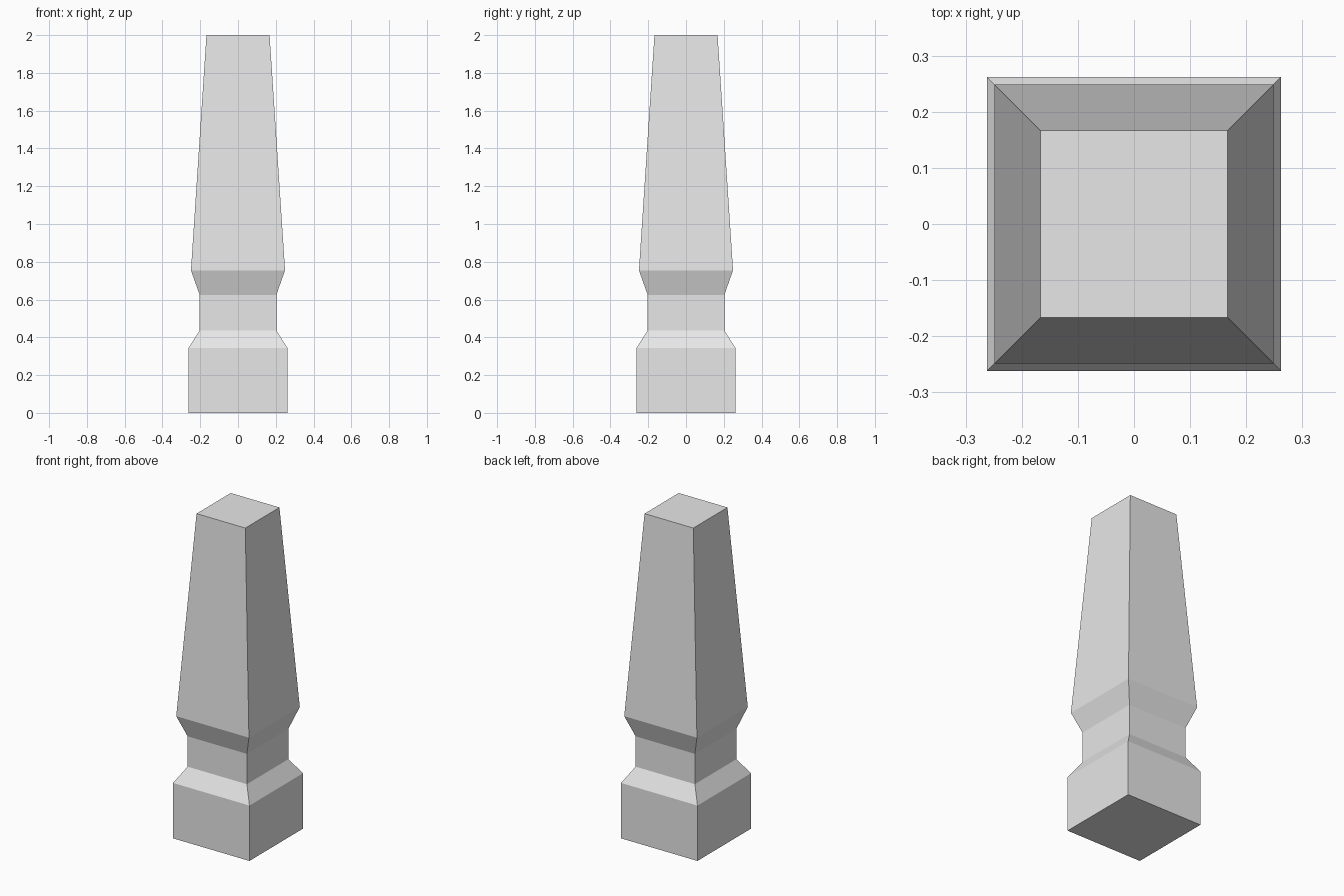
import bpy
import bmesh

if "Cube" in bpy.data.objects:
    bpy.data.objects.remove(bpy.data.objects["Cube"])

# Light grey stone
stone = bpy.data.materials.new("light_grey")
stone.diffuse_color = (0.8, 0.8, 0.8, 1.0)
stone.use_nodes = True
stone.node_tree.nodes["Principled BSDF"].inputs["Base Color"].default_value = stone.diffuse_color

# Square post profile: (half width, height) from base to top
PROFILE = [
    (0.262, 0.0), (0.262, 0.343),    # plinth
    (0.203, 0.437), (0.203, 0.625),  # neck
    (0.249, 0.755), (0.167, 2.0),    # tapered shaft
]

bm = bmesh.new()
rings = []
for w, z in PROFILE:
    rings.append([bm.verts.new((sx * w, sy * w, z))
                  for sx, sy in ((-1, -1), (1, -1), (1, 1), (-1, 1))])

# Sides between neighbouring rings
for low, high in zip(rings, rings[1:]):
    for i in range(4):
        j = (i + 1) % 4
        bm.faces.new((low[i], low[j], high[j], high[i]))

# Bottom and top caps
bm.faces.new(rings[0][::-1])
bm.faces.new(rings[-1])
bmesh.ops.recalc_face_normals(bm, faces=bm.faces)

mesh = bpy.data.meshes.new("square_post")
bm.to_mesh(mesh)
bm.free()
mesh.materials.append(stone)
post = bpy.data.objects.new("square_post", mesh)
bpy.context.collection.objects.link(post)
